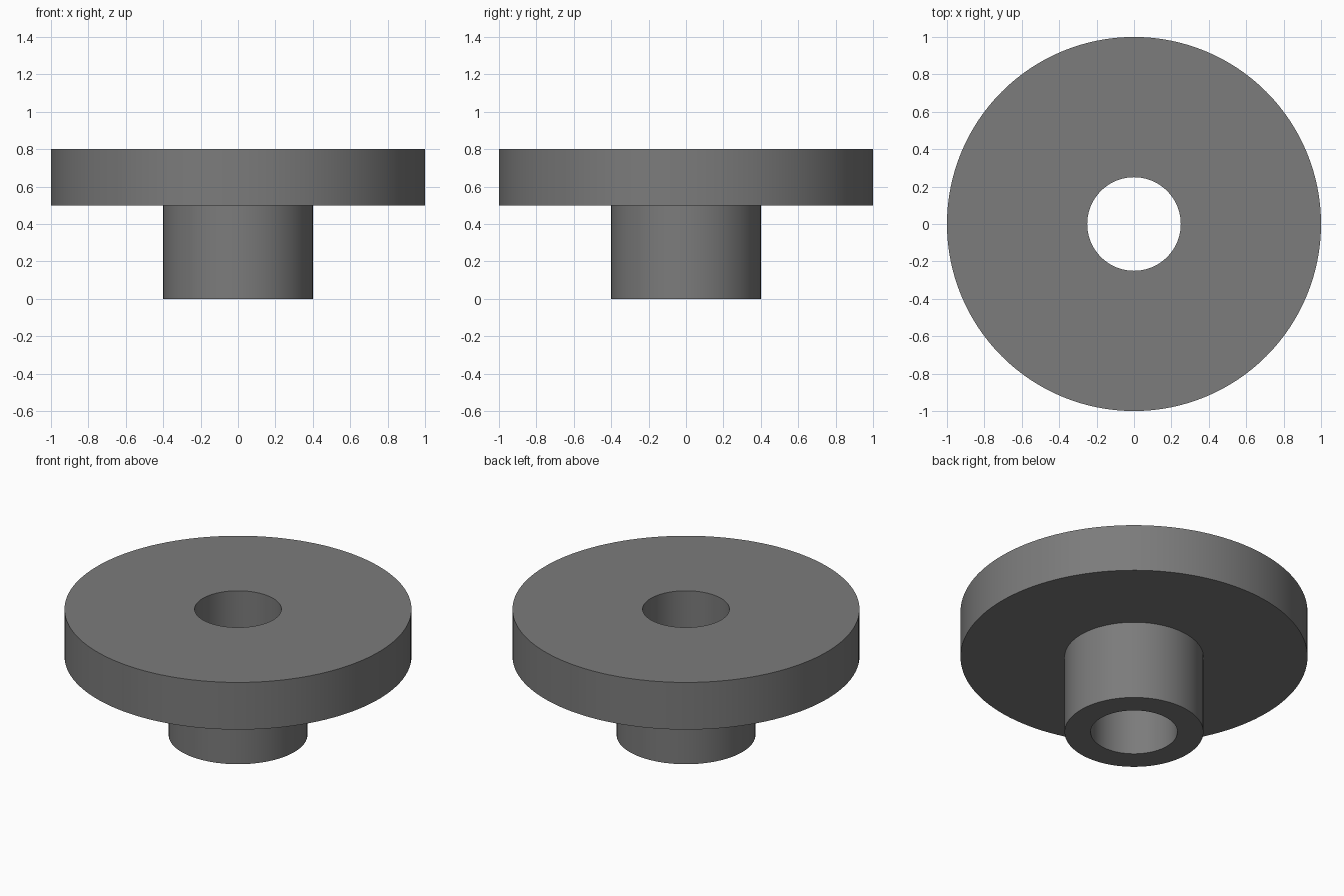
import bpy, bmesh, math

if "Cube" in bpy.data.objects:
    bpy.data.objects.remove(bpy.data.objects["Cube"])

SIDES = 128


def lathe(name, profile, material):
    """Spin a closed (radius, z) profile around the z axis."""
    bm = bmesh.new()
    rings = []
    for i in range(SIDES):
        a = 2 * math.pi * i / SIDES
        rings.append([bm.verts.new((r * math.cos(a), r * math.sin(a), z)) for r, z in profile])
    n = len(profile)
    for i in range(SIDES):
        cur, nxt = rings[i], rings[(i + 1) % SIDES]
        for j in range(n):
            k = (j + 1) % n
            bm.faces.new((cur[j], nxt[j], nxt[k], cur[k]))
    bmesh.ops.recalc_face_normals(bm, faces=bm.faces)
    mesh = bpy.data.meshes.new(name)
    bm.to_mesh(mesh)
    bm.free()
    mesh.materials.append(material)
    obj = bpy.data.objects.new(name, mesh)
    bpy.context.collection.objects.link(obj)
    bpy.context.view_layer.objects.active = obj
    obj.select_set(True)
    bpy.ops.object.shade_smooth_by_angle(angle=math.radians(30))
    return obj


dark_grey = bpy.data.materials.new("dark_grey")
dark_grey.diffuse_color = (0.2, 0.2, 0.2, 1)
dark_grey.use_nodes = True
dark_grey.node_tree.nodes["Principled BSDF"].inputs["Base Color"].default_value = dark_grey.diffuse_color

BORE, HUB, FLANGE = 0.25, 0.4, 1.0

# Wide flange on a narrow hub, with a bore through both
lathe("flanged_bushing", [
    (BORE, 0), (HUB, 0), (HUB, 0.5),
    (FLANGE, 0.5), (FLANGE, 0.8), (BORE, 0.8),
], dark_grey)
